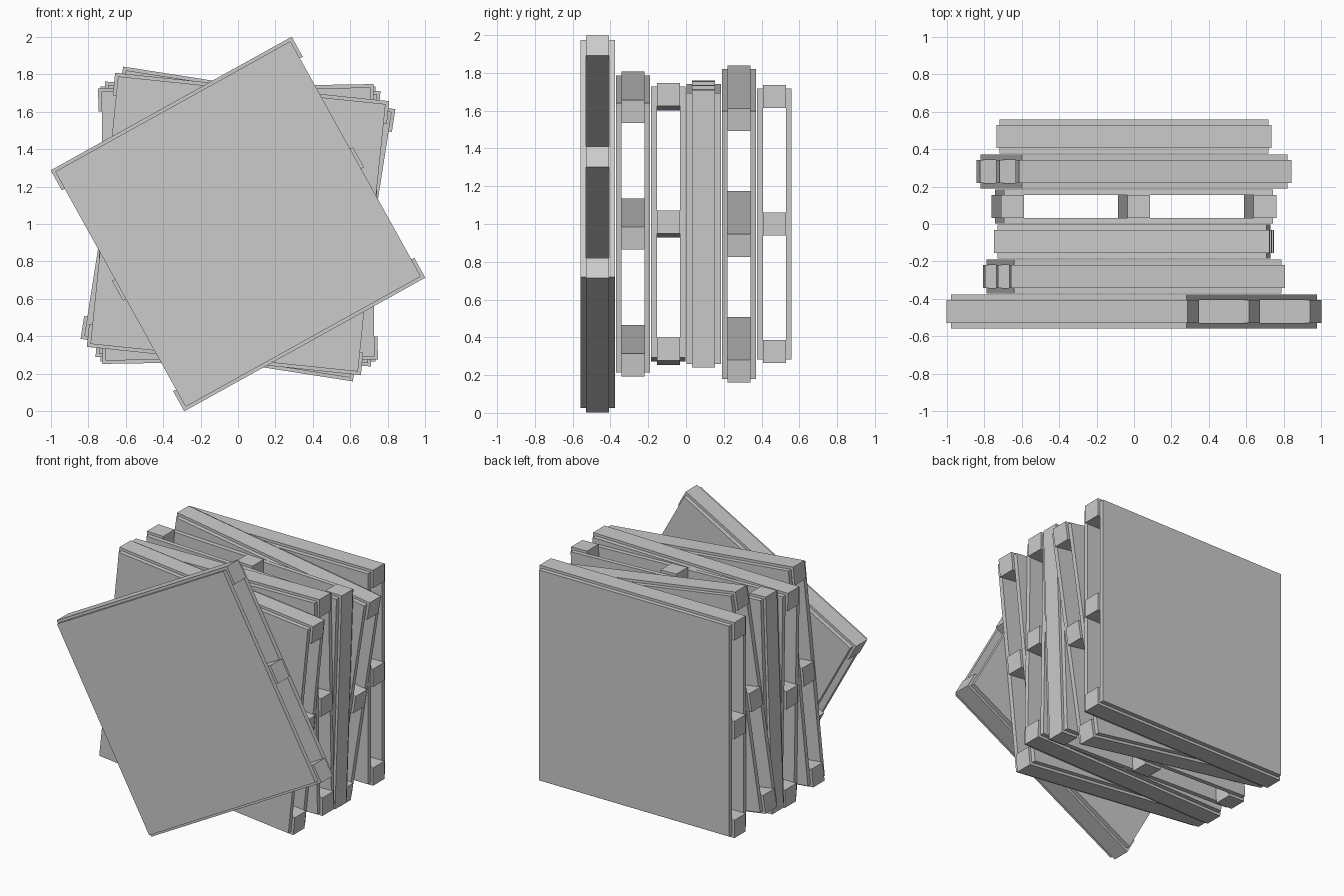
import bpy, bmesh, math
from mathutils import Matrix, Vector

cube = bpy.data.objects.get("Cube")
if cube:
    bpy.data.objects.remove(cube)

SIZE = 1.47       # rail length and overall pallet width
PLATE = 1.435     # side of the square cover boards
RAIL = 0.122      # square rail section
THICK = 0.03      # cover board thickness
PITCH = 0.187     # distance between stacked pallets

grey = bpy.data.materials.new("light grey")
grey.use_nodes = True
grey.diffuse_color = (0.6, 0.6, 0.6, 1)
grey.node_tree.nodes["Principled BSDF"].inputs["Base Color"].default_value = (0.6, 0.6, 0.6, 1)


def box(name, size, offset, placement):
    """Box of the given size at an offset in the pallet's own frame."""
    bm = bmesh.new()
    bmesh.ops.create_cube(bm, size=1, matrix=Matrix.Translation(Vector(offset)) @ Matrix.Diagonal((*size, 1)))
    mesh = bpy.data.meshes.new(name)
    bm.to_mesh(mesh)
    bm.free()
    mesh.materials.append(grey)
    obj = bpy.data.objects.new(name, mesh)
    obj.matrix_world = placement
    bpy.context.collection.objects.link(obj)


def pallet(number, y, angle):
    """Two cover boards with three rails between them, turned about the y axis."""
    place = Matrix.Translation((0, y, 1)) @ Matrix.Rotation(-math.radians(angle), 4, 'Y')
    for side, s in (("front", -1), ("back", 1)):
        box(f"pallet_{number}_{side}_board", (PLATE, THICK, PLATE),
            (0, s * (RAIL + THICK) / 2, 0), place)
    for side, s in (("lower", -1), ("middle", 0), ("upper", 1)):
        box(f"pallet_{number}_{side}_rail", (SIZE, RAIL, RAIL),
            (0, 0, s * (SIZE - RAIL) / 2), place)


# Rail direction of each pallet from front to back; the fourth stands upright
for i, angle in enumerate((29, -5.9, 0.9, 88.05, -8.9, 0)):
    pallet(i + 1, (i - 2.5) * PITCH, angle)
